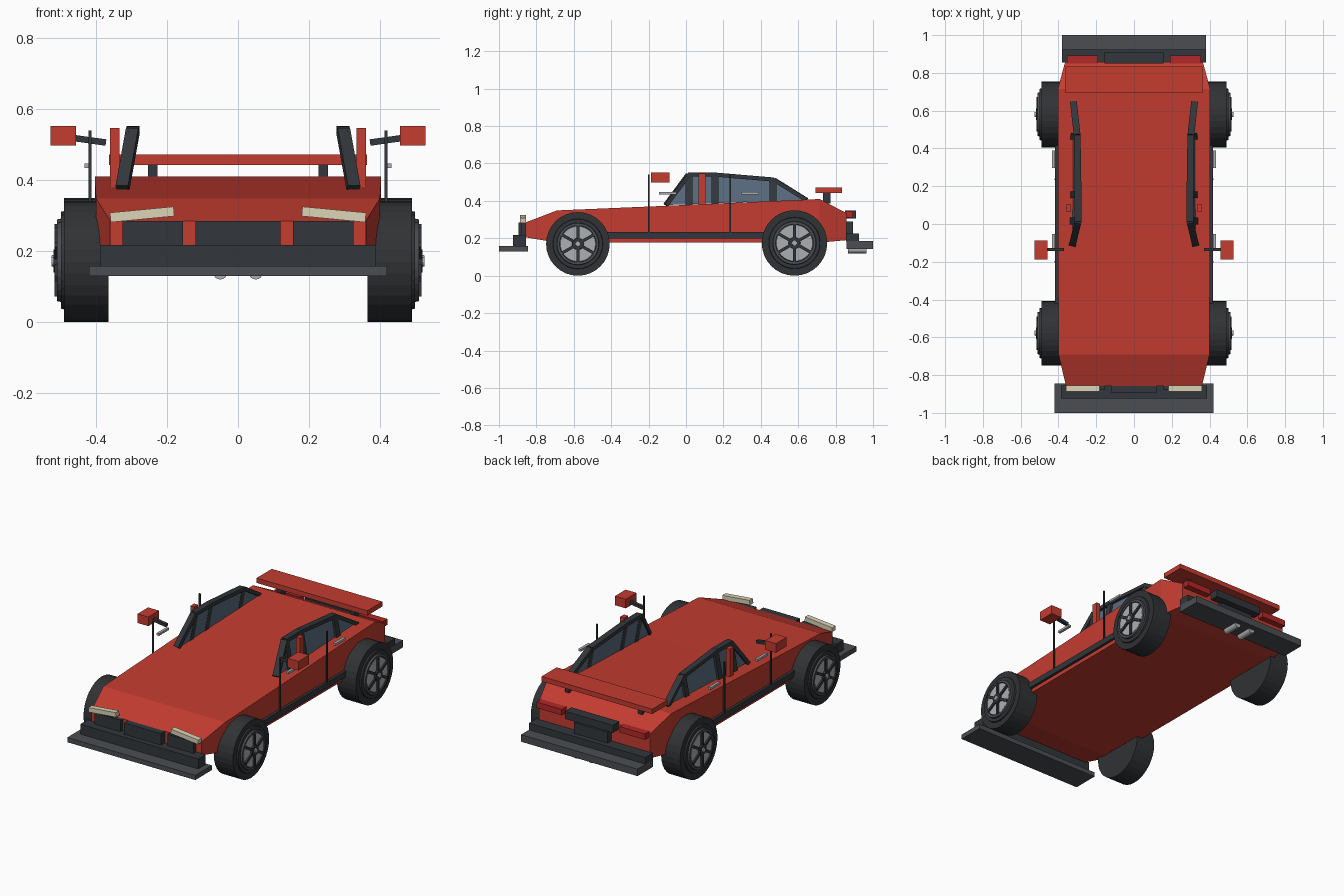
import bpy, bmesh, math
from mathutils import Vector, Matrix

if "Cube" in bpy.data.objects:
    bpy.data.objects.remove(bpy.data.objects["Cube"])


def material(name, rgb):
    m = bpy.data.materials.new(name)
    m.diffuse_color = (*rgb, 1)
    m.use_nodes = True
    m.node_tree.nodes["Principled BSDF"].inputs["Base Color"].default_value = m.diffuse_color
    return m


RED = material("red paint", (0.55, 0.045, 0.03))
DARK = material("dark trim", (0.032, 0.037, 0.043))
GREY = material("grey trim", (0.07, 0.075, 0.085))
RUBBER = material("rubber", (0.03, 0.032, 0.035))
GLASS = material("tinted glass", (0.1, 0.145, 0.21))
SILVER = material("silver", (0.42, 0.43, 0.45))
CREAM = material("lamp cream", (0.72, 0.66, 0.48))
TAIL = material("tail lamp red", (0.45, 0.02, 0.02))


def finish(name, bm, mat):
    bmesh.ops.recalc_face_normals(bm, faces=bm.faces[:])
    mesh = bpy.data.meshes.new(name)
    bm.to_mesh(mesh)
    bm.free()
    mesh.materials.append(mat)
    ob = bpy.data.objects.new(name, mesh)
    bpy.context.collection.objects.link(ob)
    return ob


def box(name, x, y, z, mat, tilt=0):
    """Box from (min, max) ranges, optionally tilted about the y axis."""
    bm = bmesh.new()
    size = [abs(r[1] - r[0]) for r in (x, y, z)]
    centre = [(r[0] + r[1]) / 2 for r in (x, y, z)]
    mtx = Matrix.Translation(centre) @ Matrix.Rotation(tilt, 4, 'Y') @ Matrix.Diagonal((*size, 1))
    bmesh.ops.create_cube(bm, size=1, matrix=mtx)
    return finish(name, bm, mat)


def pair(name, x, y, z, mat, tilt=0):
    for side, s in (("right", 1), ("left", -1)):
        box(f"{side}_{name}", (s * x[0], s * x[1]), y, z, mat, s * tilt)


def bar(name, a, b, w, d, mat):
    """Rectangular bar from a to b."""
    a, b = Vector(a), Vector(b)
    bm = bmesh.new()
    rot = (b - a).to_track_quat('Z', 'Y').to_matrix().to_4x4()
    mtx = Matrix.Translation((a + b) / 2) @ rot @ Matrix.Diagonal((w, d, (b - a).length, 1))
    bmesh.ops.create_cube(bm, size=1, matrix=mtx)
    return finish(name, bm, mat)


def lathe(name, profile, s, y, z, mat, seg=32):
    """Spin (x, radius) points around a sideways axle, closing both ends."""
    bm = bmesh.new()
    rings = []
    for x, r in profile:
        rings.append([bm.verts.new((s * x, y + r * math.cos(2 * math.pi * i / seg),
                                    z + r * math.sin(2 * math.pi * i / seg))) for i in range(seg)])
    for p, q in zip(rings, rings[1:]):
        for i in range(seg):
            j = (i + 1) % seg
            bm.faces.new((p[i], p[j], q[j], q[i]))
    bm.faces.new(rings[0])
    bm.faces.new(rings[-1])
    return finish(name, bm, mat)


# Wedge body lofted through cross-sections: y, bottom, top, half width
sections = [(-0.857, 0.205, 0.285, 0.36), (-0.69, 0.177, 0.349, 0.40), (-0.1, 0.177, 0.374, 0.402),
            (0.715, 0.177, 0.41, 0.403), (0.857, 0.19, 0.335, 0.365)]
bm = bmesh.new()
rings = [[bm.verts.new(c) for c in ((-w, y, lo), (w, y, lo), (w, y, hi), (-w, y, hi))]
         for y, lo, hi, w in sections]
for p, q in zip(rings, rings[1:]):
    for i in range(4):
        j = (i + 1) % 4
        bm.faces.new((p[i], p[j], q[j], q[i]))
bm.faces.new(rings[0])
bm.faces.new(rings[-1])
finish("body_shell", bm, RED)

# Nose: splitter, bumper, grilles, headlights
box("front_splitter", (-0.42, 0.42), (-1.0, -0.845), (0.13, 0.158), GREY)
box("front_bumper", (-0.387, 0.387), (-0.925, -0.855), (0.157, 0.217), DARK)
box("centre_grille", (-0.12, 0.12), (-0.895, -0.85), (0.215, 0.285), DARK)
pair("grille", (0.155, 0.325), (-0.88, -0.85), (0.215, 0.285), DARK)
pair("headlight", (0.18, 0.36), (-0.887, -0.855), (0.29, 0.317), CREAM, math.radians(5.5))

# Tail: bumper, diffuser, plate, lamps, exhausts
box("rear_diffuser", (-0.382, 0.382), (0.857, 1.0), (0.143, 0.185), GREY)
box("rear_bumper", (-0.382, 0.382), (0.855, 0.925), (0.183, 0.225), DARK)
box("rear_plate_panel", (-0.11, 0.11), (0.85, 0.893), (0.225, 0.29), DARK)
box("rear_vent", (-0.157, 0.157), (0.85, 0.91), (0.305, 0.35), DARK)
pair("tail_lamp", (0.19, 0.355), (0.85, 0.893), (0.31, 0.345), TAIL)
for side, s in (("right", 1), ("left", -1)):
    bm = bmesh.new()
    bmesh.ops.create_cone(bm, cap_ends=True, segments=16, radius1=0.02, radius2=0.02, depth=0.1,
                          matrix=Matrix.Translation((s * 0.05, 0.915, 0.14)) @ Matrix.Rotation(math.pi / 2, 4, 'X'))
    finish(f"{side}_exhaust", bm, SILVER)

# Rear wing and struts
box("rear_wing", (-0.363, 0.363), (0.693, 0.835), (0.443, 0.472), RED)
pair("wing_strut", (0.227, 0.253), (0.732, 0.772), (0.385, 0.445), DARK)

# Sills, door seams, handles, pillar blocks
pair("sill", (0.39, 0.418), (-0.42, 0.42), (0.2, 0.235), DARK)
for place, y in (("front", -0.2), ("rear", 0.237)):
    pair(f"{place}_door_seam", (0.413, 0.421), (y - 0.004, y + 0.004), (0.235, 0.54), DARK)
for place, y in (("front", -0.098), ("rear", 0.343)):
    pair(f"{place}_door_handle", (0.417, 0.433), (y - 0.046, y + 0.046), (0.434, 0.447), SILVER)
pair("side_intake", (0.334, 0.36), (0.067, 0.103), (0.375, 0.547), RED)

# Mirrors
pair("mirror", (0.457, 0.528), (-0.188, -0.088), (0.498, 0.552), RED)
for side, s in (("right", 1), ("left", -1)):
    bar(f"{side}_mirror_arm", (s * 0.372, -0.135, 0.506), (s * 0.465, -0.135, 0.519), 0.018, 0.018, DARK)

# Side windows: leaning glass outline (y, z) with a frame of bars
outline = [(-0.108, 0.378), (0.012, 0.54), (0.15, 0.541), (0.47, 0.514), (0.645, 0.405)]


def lean(s, y, z):
    return (s * (0.326 - (z - 0.375) * 0.18), y, z)


for side, s in (("right", 1), ("left", -1)):
    bm = bmesh.new()
    face = bm.faces.new([bm.verts.new(lean(s, y, z)) for y, z in outline])
    ret = bmesh.ops.extrude_face_region(bm, geom=[face])
    for v in ret["geom"]:
        if isinstance(v, bmesh.types.BMVert):
            v.co.x -= s * 0.012
    finish(f"{side}_window_glass", bm, GLASS)
    for k, (p, q) in enumerate(zip(outline, outline[1:])):
        bar(f"{side}_window_frame_{k}", lean(s, *p), lean(s, *q), 0.036, 0.022, DARK)
    for k, (y, top) in enumerate(((0.016, 0.535), (0.155, 0.54), (0.465, 0.515))):
        bar(f"{side}_window_pillar_{k}", lean(s, y, 0.375), lean(s, y, top), 0.036, 0.026, DARK)

# Wheels: tyre, stepped sidewall, rim, spokes, hub
for place, y, r in (("front", -0.578, 0.17), ("rear", 0.58, 0.175)):
    for side, s in (("right", 1), ("left", -1)):
        n = f"{place}_{side}"
        k = r / 0.17
        lathe(f"{n}_tyre", [(0.365, r), (0.49, r)], s, y, r, RUBBER)
        lathe(f"{n}_sidewall", [(0.485, 0.135 * k), (0.499, 0.132 * k)], s, y, r, DARK)
        lathe(f"{n}_rim_ring", [(0.49, 0.115 * k), (0.51, 0.111 * k), (0.51, 0.098 * k), (0.5, 0.096 * k)],
              s, y, r, GREY)
        lathe(f"{n}_rim_disc", [(0.49, 0.098 * k), (0.508, 0.094 * k)], s, y, r, SILVER)
        for i in range(6):
            a = math.radians(90 + 60 * i)
            d = Vector((0, math.cos(a), math.sin(a)))
            c = Vector((s * 0.509, y, r))
            bar(f"{n}_spoke_{i}", c + d * 0.015, c + d * 0.098 * k, 0.016, 0.016, DARK)
        lathe(f"{n}_hub", [(0.5, 0.033), (0.52, 0.03)], s, y, r, DARK, 20)
        lathe(f"{n}_hub_cap", [(0.515, 0.015), (0.526, 0.013)], s, y, r, SILVER, 16)
